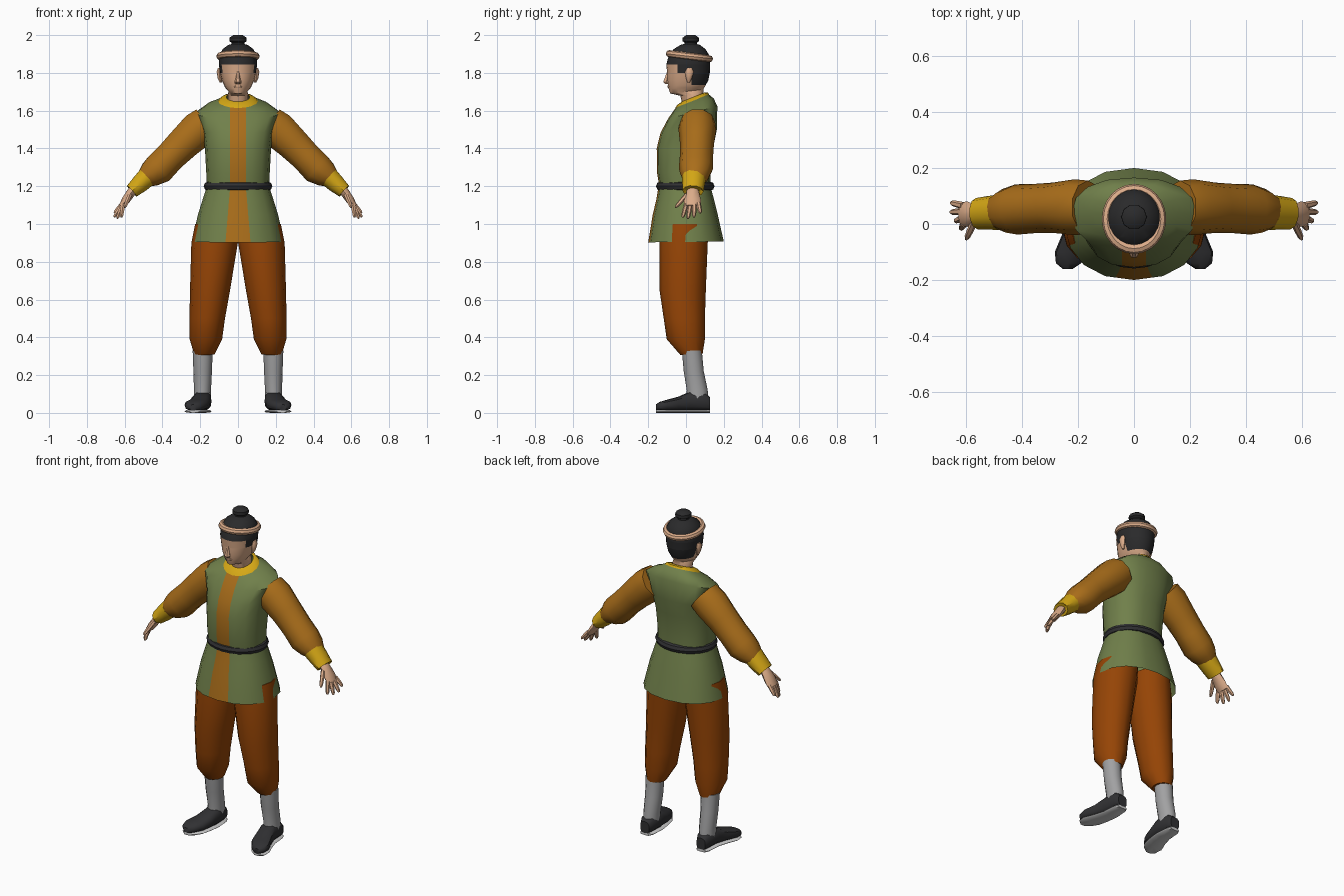
import bpy, bmesh, math
from mathutils import Vector

cube = bpy.data.objects.get("Cube")
if cube:
    bpy.data.objects.remove(cube)

X, Y, Z = Vector((1, 0, 0)), Vector((0, 1, 0)), Vector((0, 0, 1))


def material(name, *rgb):
    """Flat material from a 0-255 display colour."""
    colour = [(c / 255) ** 2.2 for c in rgb] + [1]
    m = bpy.data.materials.new(name)
    m.use_nodes = True
    m.diffuse_color = colour
    m.node_tree.nodes["Principled BSDF"].inputs["Base Color"].default_value = colour
    return m


green = material("green cloth", 112, 127, 76)
ochre = material("ochre cloth", 168, 109, 32)
rust = material("rust cloth", 148, 70, 14)
yellow = material("yellow trim", 212, 166, 28)
skin = material("skin", 218, 170, 136)
black = material("black hair", 46, 46, 47)
charcoal = material("charcoal leather", 52, 52, 54)
grey = material("grey sock", 160, 160, 161)
pale = material("pale sole", 200, 200, 200)


def ring(c, u, v, n=12, power=1.0):
    """Closed (super)ellipse of points around c."""
    def p(t):
        return math.copysign(abs(t) ** power, t)
    angles = [2 * math.pi * i / n for i in range(n)]
    return [Vector(c) + u * p(math.cos(a)) + v * p(math.sin(a)) for a in angles]


def loft(name, rings, mats, caps=True, loop=False, side=1, cuts=(), rule=None):
    """Skin a list of rings, then cut it and colour its faces by a rule."""
    bm = bmesh.new()
    rows = [[bm.verts.new((p.x * side, p.y, p.z)) for p in r] for r in rings]
    n = len(rows[0])
    pairs = list(zip(rows, rows[1:])) + ([(rows[-1], rows[0])] if loop else [])
    for a, b in pairs:
        for i in range(n):
            j = (i + 1) % n
            bm.faces.new((a[i], a[j], b[j], b[i]))
    if caps and not loop:
        bm.faces.new(rows[0])
        bm.faces.new(rows[-1])
    bmesh.ops.recalc_face_normals(bm, faces=bm.faces)
    for co, no in cuts:
        bmesh.ops.bisect_plane(bm, geom=bm.verts[:] + bm.edges[:] + bm.faces[:],
                               plane_co=co, plane_no=no)
    bm.normal_update()
    for f in bm.faces:
        f.smooth = True
        if rule:
            f.material_index = int(rule(f.calc_center_median(), f.normal))
    for e in bm.edges:
        e.smooth = e.calc_face_angle(0) < 0.75
    mesh = bpy.data.meshes.new(name)
    bm.to_mesh(mesh)
    bm.free()
    for m in mats:
        mesh.materials.append(m)
    obj = bpy.data.objects.new(name, mesh)
    bpy.context.scene.collection.objects.link(obj)
    return obj


def stack(sections, n=12, power=1.0):
    """Level rings from (x, z, half width, front y, back y, tilt)."""
    return [ring((x, (f + b) / 2, z), X * w, (Y + Z * t) * (b - f) / 2, n, power)
            for x, z, w, f, b, t in sections]


def tube(sections, n=10):
    """Rings across a path from (x, y, z, half width in y, half thickness)."""
    pts = [Vector(s[:3]) for s in sections]
    out = []
    for i, s in enumerate(sections):
        t = (pts[min(i + 1, len(pts) - 1)] - pts[max(i - 1, 0)]).normalized()
        u = (Y - t * t.y).normalized()
        out.append(ring(pts[i], u * s[3], t.cross(u) * s[4], n))
    return out


def hoop(name, c, rx, ry, tilt, thick, mat):
    """Round cord bent into an ellipse."""
    rings = []
    for p in ring((0, 0, 0), X, Y, 24):
        at = Vector(c) + X * p.x * rx + (Y + Z * tilt) * p.y * ry
        rings.append(ring(at, p * thick, Z * thick, 8))
    return loft(name, rings, [mat], loop=True)


# Coat: upper body and flared skirt, with a stripe cut down the front
loft("coat_body", stack([
    (0, 1.19, .165, -.14, .13, 0), (0, 1.27, .168, -.153, .13, 0),
    (0, 1.40, .175, -.155, .143, 0), (0, 1.49, .187, -.135, .163, .05),
    (0, 1.59, .222, -.095, .166, .25), (0, 1.632, .16, -.066, .147, .3),
    (0, 1.652, .098, -.052, .12, .4)], 16, .85),
    [green, ochre], caps=False, cuts=[((s * .042, 0, 0), X) for s in (1, -1)],
    rule=lambda c, n: abs(c.x) < .042 and c.y < 0)

loft("coat_skirt", stack([
    (0, .905, .245, -.2, .2, .01), (0, 1.05, .212, -.176, .168, 0),
    (0, 1.13, .187, -.157, .148, 0), (0, 1.2, .165, -.145, .13, 0)], 16, .9),
    [green, ochre], caps=False,
    cuts=[((s * .042, 0, 1.19), Vector((s, 0, .085))) for s in (1, -1)],
    rule=lambda c, n: abs(c.x) < .042 + (1.19 - c.z) * .085 and c.y < 0)

loft("collar", stack([
    (0, 1.650, .105, -.058, .122, .4), (0, 1.664, .09, -.045, .116, .4),
    (0, 1.672, .062, -.022, .1, .4)], 16), [yellow], caps=False)

hoop("belt", (0, -.004, 1.2), .157, .13, 0, .025, charcoal)


# Head: neck, face and painted-on hair
def is_hair(c, n):
    return (c.z > 1.845 or (c.z > 1.735 and c.y > .03)
            or (c.z > 1.8 and c.y > -.045))


loft("head", stack([
    (0, 1.62, .055, -.015, .095, 0), (0, 1.685, .055, -.03, .092, .1),
    (0, 1.702, .05, -.084, .092, .12), (0, 1.722, .068, -.092, .1, .06),
    (0, 1.76, .086, -.1, .118, 0), (0, 1.80, .096, -.1, .126, 0),
    (0, 1.845, .101, -.104, .128, 0), (0, 1.89, .1, -.092, .125, 0),
    (0, 1.925, .082, -.066, .104, 0), (0, 1.948, .052, -.03, .074, 0),
    (0, 1.956, .02, 0, .045, 0)], 20), [skin, black],
    cuts=[((0, .03, 0), Y), ((0, -.045, 0), Y), ((0, 0, 1.8), Z),
          ((0, 0, 1.845), Z), ((0, 0, 1.735), Z)], rule=is_hair)

loft("hair_bun", stack([
    (0, 1.94, .035, -.01, .06, 0), (0, 1.96, .034, -.009, .059, 0),
    (0, 1.968, .046, -.021, .071, 0), (0, 1.986, .045, -.02, .07, 0),
    (0, 2.0, .025, 0, .05, 0)], 10), [black])

hoop("headband", (0, .018, 1.888), .096, .106, -.13, .019, skin)

loft("nose", stack([
    (0, 1.742, .015, -.112, -.085, 0), (0, 1.752, .018, -.123, -.085, 0),
    (0, 1.775, .011, -.114, -.085, 0), (0, 1.81, .007, -.1, -.085, 0)], 6), [skin])

loft("lips", stack([
    (0, 1.719, .016, -.095, -.08, 0), (0, 1.726, .023, -.099, -.08, 0),
    (0, 1.733, .016, -.099, -.08, 0)], 8), [skin])

for side, label in ((1, "left"), (-1, "right")):
    def part(name, rings, mats, **kw):
        return loft(f"{label}_{name}", rings, mats, side=side, **kw)

    part("ear", stack([
        (.09, 1.748, .006, .008, .02, 0), (.096, 1.77, .011, 0, .03, 0),
        (.1, 1.805, .013, -.005, .04, 0), (.099, 1.825, .008, .005, .032, 0)], 8),
        [skin])

    # Sleeve, cuff and hand
    part("sleeve", tube([
        (.165, .06, 1.535, .095, .095), (.21, .06, 1.5, .1, .102),
        (.29, .058, 1.425, .09, .092), (.36, .055, 1.355, .088, .085),
        (.42, .052, 1.292, .09, .088), (.465, .047, 1.262, .078, .072),
        (.505, .042, 1.232, .055, .045)]), [ochre])
    part("cuff", tube([
        (.482, .042, 1.248, .064, .056), (.52, .04, 1.212, .06, .05),
        (.562, .037, 1.174, .056, .04), (.555, .037, 1.18, .04, .025)]), [yellow])
    part("palm", tube([
        (.535, .036, 1.198, .03, .024), (.565, .036, 1.168, .033, .024),
        (.595, .035, 1.125, .045, .022), (.615, .035, 1.093, .044, .016)], 8), [skin])
    fingers = {
        "index_finger": ((.608, .002, 1.105), (.618, -.018, 1.035)),
        "middle_finger": ((.612, .023, 1.1), (.64, .01, 1.028)),
        "ring_finger": ((.615, .045, 1.1), (.656, .042, 1.036)),
        "little_finger": ((.612, .066, 1.108), (.655, .076, 1.058)),
        "thumb": ((.572, .005, 1.155), (.6, -.055, 1.088))}
    for name, (base, tip) in fingers.items():
        a, b = Vector(base), Vector(tip)
        part(name, tube([(*a.lerp(b, k), r, r) for k, r in
                         ((0, .013), (.5, .012), (.85, .01), (1, .005))], 6), [skin])

    # Trouser leg gathered at the shin, with the sock below
    part("trouser_leg", stack([
        (.115, 1.0, .112, -.13, .12, 0), (.124, .9, .123, -.14, .115, 0),
        (.148, .65, .106, -.14, .105, 0), (.163, .5, .094, -.118, .1, 0),
        (.17, .39, .086, -.102, .1, 0), (.178, .31, .054, -.03, .088, .05)]), [rust])
    part("sock", stack([
        (.187, .33, .053, -.022, .084, 0), (.187, .22, .049, -.012, .094, 0),
        (.188, .12, .045, .004, .115, 0), (.19, .06, .045, .0, .118, 0)]), [grey])

    # Shoe with a thin pale sole, toes turned outwards
    stations = ((.19, .128, .03, .075), (.19, .1, .044, .1), (.19, .02, .05, .105),
                (.203, -.04, .055, .078), (.222, -.1, .061, .062),
                (.234, -.14, .045, .05), (.237, -.16, .018, .036))
    part("shoe", [ring((x, y, .01 + h / 2), X * w, Z * (h / 2 - .002), 12, .75)
                  for x, y, w, h in stations], [charcoal])
    part("sole", [ring((x, y, .008), X * w, Z * .008, 8, .5)
                  for x, y, w, h in stations], [pale])
